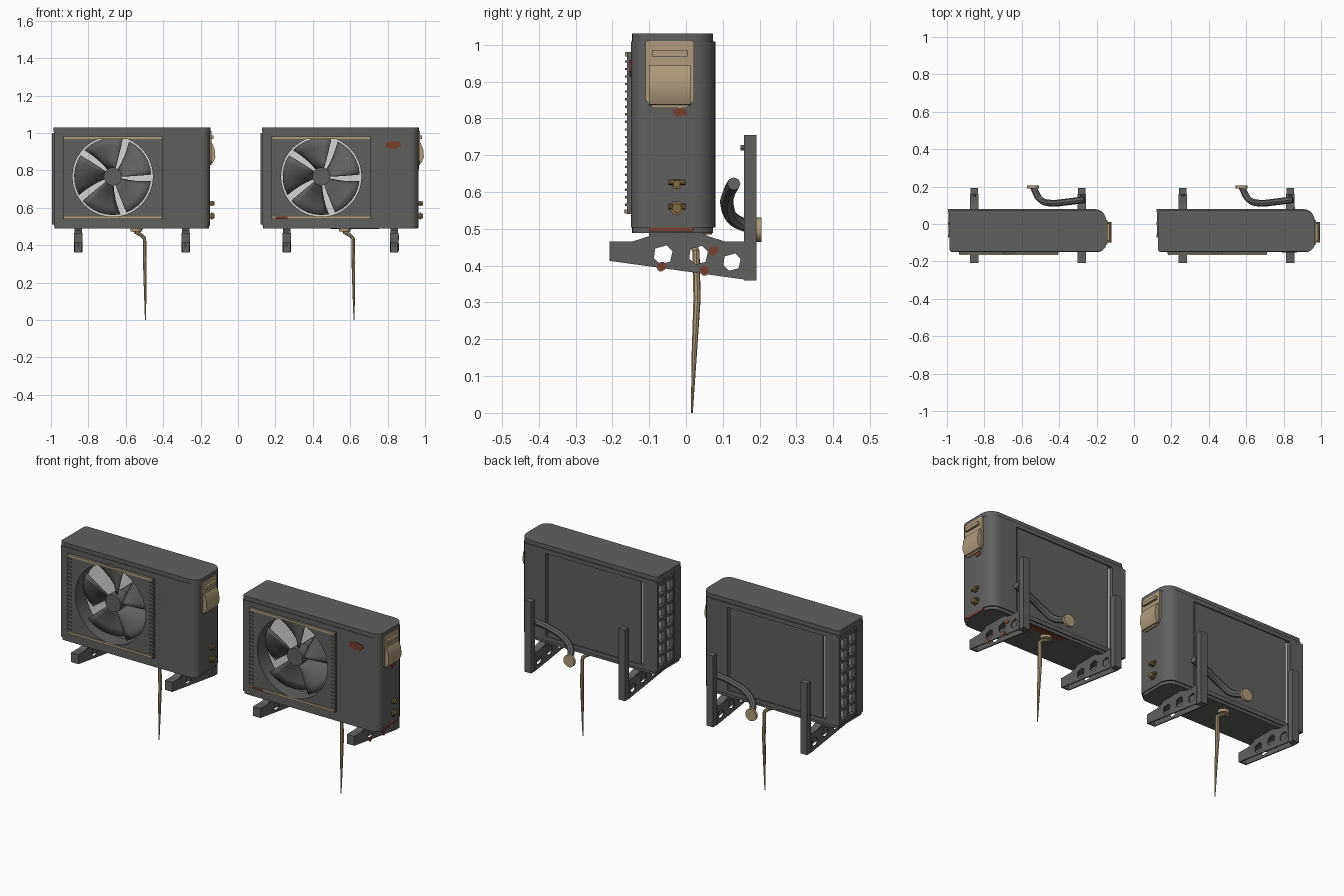
import bpy, bmesh, math, random
from mathutils import Vector

if "Cube" in bpy.data.objects:
    bpy.data.objects.remove(bpy.data.objects["Cube"])
random.seed(4)

def material(name, col):
    m = bpy.data.materials.new(name)
    m.diffuse_color = (*col, 1)
    m.use_nodes = True
    m.node_tree.nodes["Principled BSDF"].inputs["Base Color"].default_value = m.diffuse_color
    return m

GREY = material("dark grey metal", (0.115, 0.117, 0.113))
BEIGE = material("aged beige plastic", (0.42, 0.33, 0.20))
RUST = material("rust", (0.19, 0.05, 0.03))
BRASS = material("brass", (0.22, 0.15, 0.06))
COIL = material("light grey coil", (0.66, 0.66, 0.65))
DX = 0.0  # x offset of the unit being built

def finish(name, bm, mat):
    bmesh.ops.recalc_face_normals(bm, faces=bm.faces)
    me = bpy.data.meshes.new(name)
    bm.to_mesh(me)
    bm.free()
    me.materials.append(mat)
    ob = bpy.data.objects.new(name, me)
    ob.location.x = DX
    bpy.context.collection.objects.link(ob)
    return ob

def prism(name, pts, axis, a, b, mat=GREY):
    """Extrude a 2D outline along an axis from a to b."""
    place = {'x': lambda u, v, w: (w, u, v), 'y': lambda u, v, w: (u, w, v),
             'z': lambda u, v, w: (u, v, w)}[axis]
    bm = bmesh.new()
    lo = [bm.verts.new(place(u, v, a)) for u, v in pts]
    hi = [bm.verts.new(place(u, v, b)) for u, v in pts]
    bm.faces.new(lo)
    bm.faces.new(hi)
    for i in range(len(pts)):
        j = (i + 1) % len(pts)
        bm.faces.new((lo[i], lo[j], hi[j], hi[i]))
    return finish(name, bm, mat)

def box(name, x0, x1, y0, y1, z0, z1, mat=GREY):
    return prism(name, [(x0, y0), (x1, y0), (x1, y1), (x0, y1)], 'z', z0, z1, mat)

def circle(cu, cv, r, n=48, jitter=0, sv=1):
    out = []
    for i in range(n):
        t, k = 2 * math.pi * i / n, r * (1 + random.uniform(-jitter, jitter))
        out.append((cu + k * math.cos(t), cv + k * sv * math.sin(t)))
    return out

def rounded(x0, x1, y0, y1, left, front, back):
    """Footprint with its own corner radii."""
    pts = []
    for cx, cy, sx, sy, r, a in ((x0, y0, 1, 1, left, 180), (x1, y0, -1, 1, front, 270),
                                 (x1, y1, -1, -1, back, 0), (x0, y1, 1, -1, left, 90)):
        for i in range(6):
            t = math.radians(a + 18 * i)
            pts.append((cx + sx * r + r * math.cos(t), cy + sy * r + r * math.sin(t)))
    return pts

def cut(ob, *cutters):
    bpy.context.view_layer.objects.active = ob
    for c in cutters:
        m = ob.modifiers.new("cut", 'BOOLEAN')
        m.operation, m.solver, m.object = 'DIFFERENCE', 'EXACT', c
        bpy.context.view_layer.update()
        bpy.ops.object.modifier_apply(modifier=m.name)
        bpy.data.objects.remove(c)

def tube(name, pts, depth, mat, smooth=True):
    """Round tube through points (x, y, z, radius factor)."""
    cu = bpy.data.curves.new(name, 'CURVE')
    cu.dimensions, cu.bevel_depth, cu.bevel_resolution = '3D', depth, 2
    cu.use_fill_caps, cu.resolution_u = True, 6
    sp = cu.splines.new('BEZIER' if smooth else 'POLY')
    ps = sp.bezier_points if smooth else sp.points
    ps.add(len(pts) - 1)
    for p, q in zip(ps, pts):
        p.co = q[:3] if smooth else (*q[:3], 1)
        p.radius = q[3]
        if smooth:
            p.handle_left_type = p.handle_right_type = 'AUTO'
    ob = bpy.data.objects.new(name, cu)
    ob.location.x = DX
    cu.materials.append(mat)
    bpy.context.collection.objects.link(ob)
    bpy.ops.object.select_all(action='DESELECT')
    ob.select_set(True)
    bpy.context.view_layer.objects.active = ob
    bpy.ops.object.convert(target='MESH')

FX, FZ = -0.67, 0.767  # fan centre

def casing():
    # hollow body with fan opening, open at back and left
    body = prism("casing", rounded(-.985, -.15, -.15, .08, .012, .045, .06), 'z', .503, 1.008)
    cut(body, box("cavity", -1.1, -.31, -.07, .2, .525, .985),
        prism("hole", circle(FX, FZ, .215), 'y', -.3, 0))
    prism("lid", rounded(-.987, -.147, -.147, .074, .015, .045, .06), 'z', 1.006, 1.03)
    prism("base_tray", rounded(-.98, -.155, -.147, .074, .015, .045, .06), 'z', .488, .505)
    # fan guard plate, trim bars and wire stubs
    plate = prism("guard_plate", [(-.935, .54), (-.405, .54), (-.405, .98), (-.935, .98)], 'y', -.16, -.148)
    cut(plate, prism("hole", circle(FX, FZ, .215), 'y', -.3, 0))
    for z in (.547, .974):
        box("guard_trim", -.93, -.41, -.165, -.159, z - .006, z + .006, BEIGE)
    for i in range(20):
        z = .565 + i * .0205
        for x in (-.921, -.419):
            box("guard_wire_stub", x - .012, x + .012, -.165, -.159, z - .003, z + .003)
    # coil, back panel and corner post
    box("coil_back", -.965, -.31, .05, .06, .525, .985, COIL)
    box("coil_left", -.968, -.96, -.07, .06, .525, .985, COIL)
    box("back_panel", -.89, -.32, .062, .074, .525, .985)
    box("corner_post", -.985, -.912, .062, .08, .51, 1.0)
    # left side grid, two columns by seven rows
    for y in (-.065, .003, .072):
        box("grid_upright", -.995, -.972, y - .008, y + .008, .51, 1.0)
    for i in range(8):
        z = .525 + i * .0657
        box("grid_bar", -.993, -.974, -.07, .075, z - .008, z + .008)

def fan():
    prism("fan_hub", circle(FX, FZ, .048, 24), 'y', -.138, -.06)
    prism("fan_motor", circle(FX, FZ, .04, 16), 'y', -.06, .05)
    for k in range(5):
        bm = bmesh.new()
        grid = []
        for i in range(5):
            r = .04 + .166 * i / 4
            row = []
            for j in range(7):
                t = j / 3 - 1
                a = math.radians(28 + 72 * k + 6 * i / 4 + t * (27 + 4 * i / 4))
                row.append(bm.verts.new((FX + r * math.cos(a), -.1 + .035 * t + .012 * t * t,
                                         FZ + r * math.sin(a))))
            grid.append(row)
        for i in range(4):
            for j in range(6):
                bm.faces.new((grid[i][j], grid[i + 1][j], grid[i + 1][j + 1], grid[i][j + 1]))
        ob = finish("fan_blade", bm, GREY)
        ob.modifiers.new("thickness", 'SOLIDIFY').thickness = .004

def side_fittings():
    # beige service cover with hood
    prism("service_plate", [(-.11, .85), (-.09, .828), (0, .828), (.022, .85), (.022, 1.01), (-.11, 1.01)],
          'x', -.16, -.143, BEIGE)
    prism("service_hood", [(-.15, .945), (-.138, .945), (-.125, .915), (-.121, .87), (-.135, .838), (-.15, .835)],
          'y', -.1, .012, BEIGE)
    box("hood_handle", -.15, -.13, -.092, .004, .968, .985, BEIGE)
    # brass service valves
    for z, r in ((.622, .010), (.556, .013)):
        prism("valve_stem", circle(-.025, z, r, 12), 'x', -.155, -.125, BRASS)
        prism("valve_nut", circle(-.025, z, r * 1.6, 6), 'x', -.145, -.136, BRASS)
        prism("valve_port", circle(-.137, z + .004, .007, 8), 'y', -.048, -.002, BRASS)

def mounting():
    for bx in (-.855, -.28):
        # wall post, pierced side webs, top flange, nose and pads
        box("wall_post", bx - .02, bx + .02, .157, .192, .36, .755)
        for s in (-1, 1):
            a = bx + s * .02
            web = prism("bracket_web", [(-.208, .413), (.16, .362), (.16, .46), (-.208, .462)], 'x', a - .003, a + .003)
            for y, z, r in ((-.062, .43, .027), (.034, .429, .027), (.125, .41, .025)):
                pts = [(y + r * math.cos(t), z + r * math.sin(t)) for t in (.35, 1.2, 2.5, 3.5, 4.4, 5.5)]
                cut(web, prism("web_hole", pts, 'x', a - .02, a + .02))
        box("bracket_flange", bx - .023, bx + .023, -.208, .16, .457, .465)
        box("bracket_nose", bx - .02, bx + .02, -.208, -.2, .413, .46)
        prism("rubber_rail", [(-.15, .464), (.11, .464), (.06, .48), (.04, .49), (-.1, .49), (-.1, .48)],
              'x', bx - .02, bx + .02)
        for z in (.40, .44, .72):
            prism("post_bolt", circle(bx, z, .009, 6), 'y', .148, .158)

def pipes():
    tube("wall_pipe", [(-.265, .13, .622, 1), (-.36, .118, .6, 1), (-.45, .112, .562, 1),
                       (-.50, .13, .525, 1), (-.538, .195, .5, 1)], .018, GREY)
    prism("pipe_flange", circle(-.54, .497, .033, 16), 'y', .19, .205, BEIGE)
    prism("drain_cup", circle(-.545, .02, .03, 12), 'z', .472, .49, BEIGE)
    tube("drain_hose", [(-.55, .02, .472, 1), (-.515, .022, .452, 1), (-.5, .027, .438, 1.0), (-.498, .03, .31, 1),
                        (-.496, .022, .15, .7), (-.495, .016, 0, .25)], .01, BEIGE, False)

def rust_marks():
    prism("front_rust", circle(-.285, .936, .042, 18, .12, .5), 'y', -.153, -.149, RUST)
    prism("side_rust", circle(-.015, .817, .02, 12, .2, .6), 'x', -.152, -.147, RUST)
    box("tray_edge_rust", -.158, -.150, -.10, .02, .492, .507, RUST)
    box("tray_bottom_rust", -.62, -.36, .035, .07, .485, .489, RUST)
    box("trim_rust", -.915, -.85, -.167, -.164, .541, .552, RUST)
    for y, z in ((.075, .44), (-.065, .397), (.05, .387)):
        prism("bracket_rust", circle(y, z, .013, 10, .2), 'x', -.258, -.255, RUST)

# two identical units side by side, the right one weathered
for DX in (0, 1.115):
    casing()
    fan()
    side_fittings()
    mounting()
    pipes()
rust_marks()

# smooth curved surfaces, keep edges sharp
bpy.ops.object.select_all(action='DESELECT')
for ob in bpy.context.scene.objects:
    if ob.type == 'MESH':
        ob.select_set(True)
        bpy.context.view_layer.objects.active = ob
bpy.ops.object.shade_smooth_by_angle(angle=math.radians(35))
